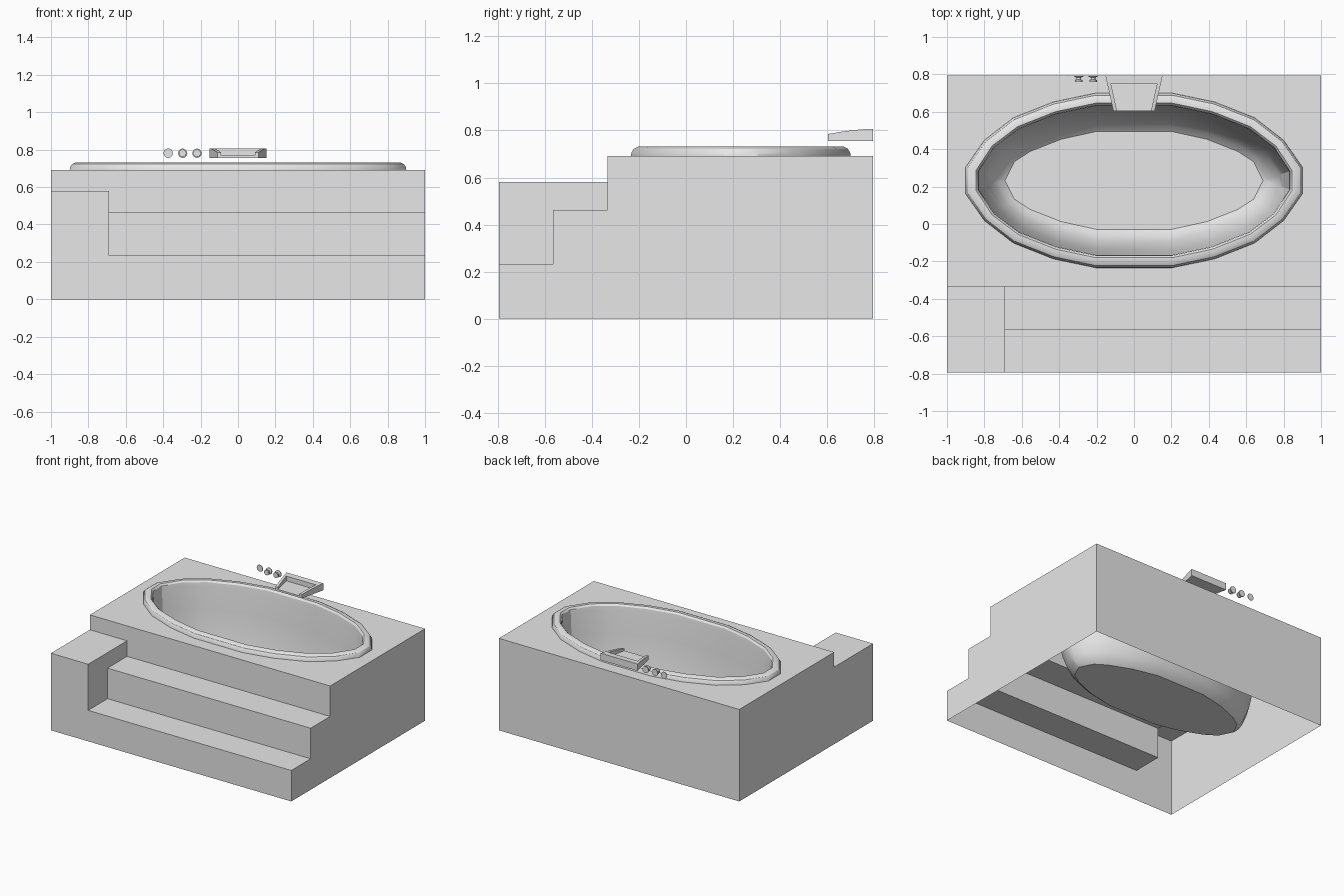
import bpy, bmesh, math
from mathutils import Vector

if "Cube" in bpy.data.objects:
    bpy.data.objects.remove(bpy.data.objects["Cube"], do_unlink=True)

grey = bpy.data.materials.new("plain_grey")
grey.use_nodes = True
grey.diffuse_color = (0.8, 0.8, 0.8, 1)
grey.node_tree.nodes["Principled BSDF"].inputs["Base Color"].default_value = (0.8, 0.8, 0.8, 1)


def finish(bm, name, smooth=False, fix_normals=True):
    bmesh.ops.remove_doubles(bm, verts=bm.verts, dist=0.0005)
    if fix_normals:
        bmesh.ops.recalc_face_normals(bm, faces=bm.faces)
    mesh = bpy.data.meshes.new(name)
    bm.to_mesh(mesh)
    bm.free()
    mesh.materials.append(grey)
    ob = bpy.data.objects.new(name, mesh)
    bpy.context.collection.objects.link(ob)
    if smooth:
        bpy.ops.object.select_all(action='DESELECT')
        ob.select_set(True)
        bpy.context.view_layer.objects.active = ob
        bpy.ops.object.shade_smooth_by_angle(angle=math.radians(30))
    return ob


def face(bm, pts, out):
    """Add a polygon that faces the direction out."""
    f = bm.faces.new([bm.verts.new(p) for p in pts])
    f.normal_update()
    if f.normal.dot(Vector(out)) < 0:
        f.normal_flip()


def skin(bm, rings):
    """Join closed rings of equal length with quads."""
    rows = [[bm.verts.new(p) for p in r] for r in rings]
    for a, b in zip(rows, rows[1:]):
        for i in range(len(a)):
            j = (i + 1) % len(a)
            bm.faces.new((a[i], a[j], b[j], b[i]))
    return rows


# Oval outline: one quarter of the rim and of the floor, mirrored all round
OVAL_Y = 0.233
RIM = [(0.9, 0.072), (0.80, 0.215), (0.645, 0.335), (0.43, 0.42), (0.205, 0.467)]
FLOOR = [(0.69, 0.0), (0.64, 0.10), (0.555, 0.155), (0.39, 0.22), (0.2, 0.262)]


def oval(offset, z):
    t = offset / 0.21
    q = [(a[0] + (b[0] - a[0]) * t, a[1] + (b[1] - a[1]) * t) for a, b in zip(RIM, FLOOR)]
    half = q + [(-x, y) for x, y in reversed(q)]
    full = half + [(-x, -y) for x, y in half]
    return [(x, y + OVAL_Y, z) for x, y in full]


# Stepped surround: an open-bottomed shell
Y, DECK, BLOCK_X, BLOCK_Z = 0.795, 0.692, -0.69, 0.58
S1, S2, Y1, Y2 = 0.233, 0.463, -0.565, -0.333
bm = bmesh.new()
steps = [(-Y, S1), (Y1, S1), (Y1, S2), (Y2, S2)]
face(bm, [(1, y, z) for y, z in [(-Y, 0)] + steps + [(Y2, DECK), (Y, DECK), (Y, 0)]], (1, 0, 0))
face(bm, [(-1, y, z) for y, z in
          [(-Y, 0), (-Y, BLOCK_Z), (Y2, BLOCK_Z), (Y2, DECK), (Y, DECK), (Y, 0)]], (-1, 0, 0))
face(bm, [(-1, Y, 0), (1, Y, 0), (1, Y, DECK), (-1, Y, DECK)], (0, 1, 0))
# front face, risers and treads
face(bm, [(-1, -Y, 0), (1, -Y, 0), (1, -Y, S1), (BLOCK_X, -Y, S1),
          (BLOCK_X, -Y, BLOCK_Z), (-1, -Y, BLOCK_Z)], (0, -1, 0))
for (ya, za), (yb, zb) in zip(steps, steps[1:]):
    face(bm, [(BLOCK_X, ya, za), (1, ya, za), (1, yb, zb), (BLOCK_X, yb, zb)],
         (0, 0, 1) if za == zb else (0, -1, 0))
face(bm, [(BLOCK_X, Y2, S2), (1, Y2, S2), (1, Y2, DECK), (-1, Y2, DECK),
          (-1, Y2, BLOCK_Z), (BLOCK_X, Y2, BLOCK_Z)], (0, -1, 0))
# corner block beside the steps
face(bm, [(BLOCK_X, y, z) for y, z in steps + [(Y2, BLOCK_Z), (-Y, BLOCK_Z)]], (1, 0, 0))
face(bm, [(-1, -Y, BLOCK_Z), (BLOCK_X, -Y, BLOCK_Z), (BLOCK_X, Y2, BLOCK_Z), (-1, Y2, BLOCK_Z)], (0, 0, 1))
# deck with the oval opening
edges = []
for loop in ([(-1, Y2, DECK), (1, Y2, DECK), (1, Y, DECK), (-1, Y, DECK)], oval(0, DECK)):
    vs = [bm.verts.new(p) for p in loop]
    edges += [bm.edges.new((vs[i - 1], vs[i])) for i in range(len(vs))]
deck = bmesh.ops.triangle_fill(bm, edges=edges, use_beauty=True, normal=(0, 0, 1))
for f in deck["geom"]:
    if isinstance(f, bmesh.types.BMFace):
        f.normal_update()
        if f.normal.z < 0:
            f.normal_flip()
finish(bm, "stepped_surround", fix_normals=False)

# Tub: rolled rim, curved wall and flat floor, as (inward offset, height)
bm = bmesh.new()
profile = [(0, DECK), (0.002, 0.705), (0.012, 0.722), (0.03, 0.731), (0.055, 0.731),
           (0.066, 0.718), (0.07, 0.69), (0.08, 0.52), (0.1, 0.32), (0.122, 0.22),
           (0.152, 0.145), (0.18, 0.105), (0.21, 0.08)]
rows = skin(bm, [oval(o, z) for o, z in profile])
bm.faces.new(rows[-1])
bmesh.ops.remove_doubles(bm, verts=bm.verts, dist=0.0005)
for f in bm.faces:                       # the basin side faces up and inward
    f.normal_update()
if max(bm.faces, key=lambda f: f.calc_area()).normal.z < 0:
    bmesh.ops.reverse_faces(bm, faces=bm.faces)
finish(bm, "tub", smooth=True, fix_normals=False)


# Spout: open channel that narrows toward the tub, closed by a back block
def half_width(y):
    return 0.11 + (y - 0.6) / 0.195 * 0.043


def channel(y, top):
    w = half_width(y)
    i = w - 0.02
    return [(x, y, z) for x, z in [(-w, 0.755), (-w, top), (-i, top), (-i, 0.769),
                                   (i, 0.769), (i, top), (w, top), (w, 0.755)]]


def block(y, top):
    w = half_width(y)
    return [(x, y, z) for x, z in [(-w, 0.755), (-w, top), (w, top), (w, 0.755)]]


for name, section, stations in (
        ("spout_channel", channel, [(0.603, 0.785), (0.65, 0.793), (0.7, 0.8), (0.75, 0.805)]),
        ("spout_back", block, [(0.75, 0.805), (0.795, 0.807)])):
    bm = bmesh.new()
    rows = skin(bm, [section(y, z) for y, z in stations])
    bm.faces.new(rows[0])
    bm.faces.new(rows[-1])
    finish(bm, name)


# Wall controls: a thin disc and two knobs turned about the y axis
def turned(name, x, profile, sides=16):
    bm = bmesh.new()
    rows = skin(bm, [[(x + r * math.cos(a), y, 0.781 + r * math.sin(a))
                      for a in (2 * math.pi * k / sides for k in range(sides))]
                     for r, y in profile])
    bm.faces.new(rows[0])
    bm.faces.new(rows[-1])
    finish(bm, name, smooth=True)


turned("control_disc", -0.373, [(0.025, 0.795), (0.025, 0.791)])
KNOB = [(0.025, 0.795), (0.025, 0.788), (0.012, 0.783), (0.012, 0.773), (0.02, 0.769), (0.02, 0.76)]
for name, x in (("knob_outer", -0.296), ("knob_inner", -0.219)):
    turned(name, x, KNOB)
